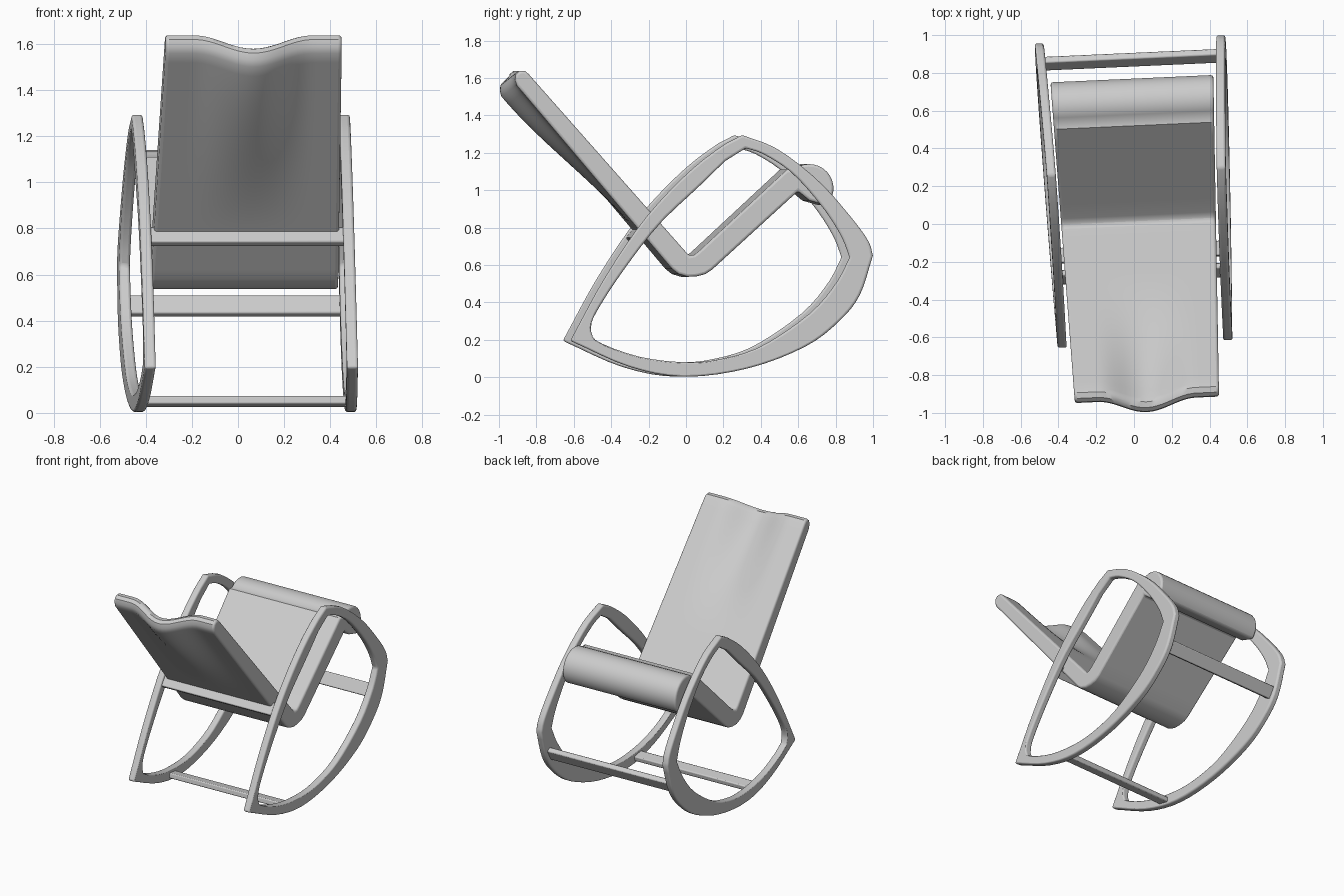
import bpy, bmesh, math
from mathutils import Vector

cube = bpy.data.objects.get("Cube")
if cube:
    bpy.data.objects.remove(cube)

GREY = (0.6, 0.6, 0.6, 1)
mat = bpy.data.materials.new("plain grey")
mat.use_nodes = True
mat.diffuse_color = GREY
mat.node_tree.nodes["Principled BSDF"].inputs["Base Color"].default_value = GREY

YAW = 0.045  # the whole chair is turned slightly


def finish(name, bm, bevel, segments=3):
    bmesh.ops.recalc_face_normals(bm, faces=bm.faces)
    mesh = bpy.data.meshes.new(name)
    bm.to_mesh(mesh)
    bm.free()
    mesh.materials.append(mat)
    ob = bpy.data.objects.new(name, mesh)
    bpy.context.collection.objects.link(ob)
    mod = ob.modifiers.new("rounded edges", 'BEVEL')
    mod.width, mod.segments = bevel, segments
    mod.limit_method, mod.angle_limit = 'ANGLE', math.radians(45)
    mod.use_clamp_overlap = False
    bpy.ops.object.select_all(action='DESELECT')
    ob.select_set(True)
    bpy.context.view_layer.objects.active = ob
    bpy.ops.object.shade_smooth_by_angle(angle=math.radians(40))
    return ob


def spline(pts, n):
    """Catmull-Rom through pts, n samples, last point left out."""
    p = [Vector(q) for q in pts]
    p = [2 * p[0] - p[1]] + p + [2 * p[-1] - p[-2]]
    out = []
    for i in range(n):
        t = i / n * (len(pts) - 1)
        k = int(t)
        t -= k
        a, b, c, d = p[k:k + 4]
        out.append(0.5 * (2 * b + (c - a) * t + (2 * a - 5 * b + 4 * c - d) * t * t
                          + (3 * b - a - 3 * c + d) * t ** 3))
    return out


# Rocker frames: outer and inner outlines, each as top arm, rocker and rear arm
apex, tip, toe = (0.3, 1.295), (1.0, 0.65), (-0.62, 0.195)
outer = (spline([apex, (0.49, 1.22), (0.71, 1.05), (0.88, 0.86), (0.975, 0.73), tip], 16)
         + spline([tip, (0.93, 0.44), (0.82, 0.3), (0.64, 0.165), (0.34, 0.05), (0, 0.003),
                   (-0.3, 0.055), toe], 28)
         + spline([toe, (-0.43, 0.54), (-0.21, 0.86), (0.04, 1.12), (0.27, 1.29)], 16))
apex_in, tip_in, toe_in = (0.32, 1.225), (0.875, 0.64), (-0.51, 0.25)
inner = (spline([apex_in, (0.42, 1.19), (0.57, 1.09), (0.73, 0.91), (0.83, 0.755), tip_in], 16)
         + spline([tip_in, (0.8, 0.5), (0.66, 0.34), (0.41, 0.17), (0.2, 0.1), (0, 0.08),
                   (-0.25, 0.11), (-0.47, 0.19), toe_in], 28)
         + spline([toe_in, (-0.49, 0.33), (-0.35, 0.55), (-0.15, 0.81), (0.07, 1.02),
                   (0.27, 1.215)], 16))


def left_x(y, z):
    return 0.489 - 0.018 * y - 0.017 * z


def right_x(y, z):
    return -0.432 - 0.079 * y + 0.014 * z


def rocker(name, plane_x):
    bm = bmesh.new()
    rings = []
    for loop in (outer, inner):
        for side in (-0.024, 0.024):
            ring = []
            for y, z in loop:
                x = plane_x(y, z)
                ring.append(bm.verts.new((x + side, y + YAW * (x - 0.48), z)))
            rings.append(ring)
    n = len(outer)
    for a, b in ((0, 1), (1, 3), (3, 2), (2, 0)):
        for i in range(n):
            j = (i + 1) % n
            bm.faces.new((rings[a][i], rings[a][j], rings[b][j], rings[b][i]))
    finish(name, bm, 0.012)


rocker("left_rocker_frame", left_x)
rocker("right_rocker_frame", right_x)


# Cross bars between the frames
def bar(name, y, z, length, depth, angle):
    c, s = math.cos(math.radians(angle)), math.sin(math.radians(angle))
    bm = bmesh.new()
    bmesh.ops.create_cube(bm, size=1)
    for v in bm.verts:
        a, b = v.co.y * length, v.co.z * depth
        x = (left_x if v.co.x > 0 else right_x)(y, z)
        v.co = (x, y + a * c - b * s + YAW * x, z + a * s + b * c)
    finish(name, bm, 0.007, 2)


bar("back_support_bar", -0.265, 0.765, 0.085, 0.035, 50)
bar("upper_cross_bar", 0.87, 0.463, 0.09, 0.038, 60)
bar("lower_cross_bar", -0.15, 0.05, 0.08, 0.036, -10)


# Seat shell: one bent profile with a front roll and a dished headrest
def line(a, b, n):
    a, b = Vector(a), Vector(b)
    return [a.lerp(b, i / n) for i in range(n + 1)]


profile = line((-0.84, 1.62), (0.0, 0.67), 24)
profile += [Vector((0.02, 0.65)), Vector((0.045, 0.655))]
profile += line((0.065, 0.67), (0.54, 1.11), 6)
for i in range(15):
    t = math.radians(130 - i * 12.5)
    profile.append(Vector((0.66 + 0.13 * math.cos(t), 1.01 + 0.13 * math.sin(t))))
profile += [Vector((0.66, 0.945))]
profile += line((0.6, 0.995), (0.14, 0.575), 6)
profile += [Vector(p) for p in ((0.105, 0.552), (0.06, 0.54), (0.01, 0.537), (-0.04, 0.552))]
profile += line((-0.075, 0.58), (-0.905, 1.56), 24)
profile += [Vector(p) for p in ((-0.914, 1.59), (-0.91, 1.62), (-0.89, 1.638), (-0.86, 1.638))]

COLS = 28
bm = bmesh.new()
rows = []
for c in range(COLS + 1):
    u = c / COLS
    row = []
    for y, z in profile:
        x = (1 - u) * (-0.3825 - 0.076 * y) + u * (0.434 - 0.0176 * y)
        # dish fades in toward the top of the back
        w = min(max((-y - 0.25) / 0.65, 0), 1)
        w = w * w * (3 - 2 * w)
        s = min(abs(u - 0.5) / 0.34, 1)
        d = 0.088 * w * 0.5 * (1 + math.cos(math.pi * s))
        row.append(bm.verts.new((x, y - 0.74 * d + YAW * (x - 0.44), z - 0.67 * d)))
    rows.append(row)
n = len(profile)
for r, q in zip(rows, rows[1:]):
    for i in range(n):
        j = (i + 1) % n
        bm.faces.new((r[i], r[j], q[j], q[i]))
bm.faces.new(rows[0])
bm.faces.new(rows[-1])
finish("seat_shell", bm, 0.014)
